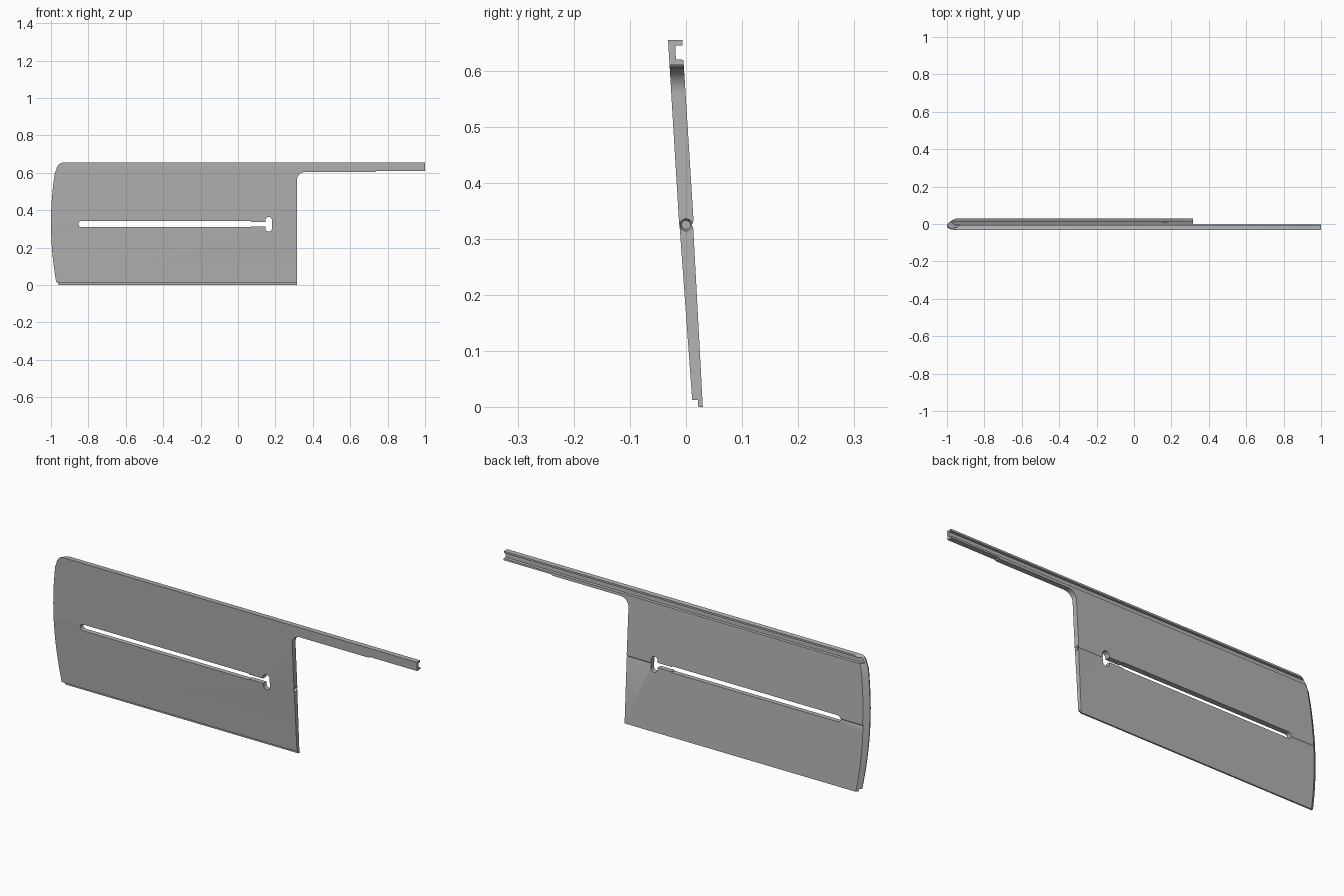
import bpy, bmesh, math

if "Cube" in bpy.data.objects:
    bpy.data.objects.remove(bpy.data.objects["Cube"])

MID, LEAN = 0.327, 0.062   # height of the fold line, backward lean per unit height

grey = bpy.data.materials.new("satin_grey")
grey.use_nodes = True
grey.diffuse_color = (0.45, 0.45, 0.45, 1)
grey.node_tree.nodes["Principled BSDF"].inputs["Base Color"].default_value = grey.diffuse_color


def loft(name, rings):
    """Closed solid through matching rings of points."""
    bm = bmesh.new()
    loops = [[bm.verts.new(p) for p in ring] for ring in rings]
    bm.faces.new(loops[0])
    bm.faces.new(loops[-1])
    n = len(loops[0])
    for a, b in zip(loops, loops[1:]):
        for i in range(n):
            j = (i + 1) % n
            bm.faces.new((a[i], a[j], b[j], b[i]))
    bmesh.ops.recalc_face_normals(bm, faces=bm.faces)
    mesh = bpy.data.meshes.new(name)
    bm.to_mesh(mesh)
    bm.free()
    mesh.materials.append(grey)
    ob = bpy.data.objects.new(name, mesh)
    bpy.context.collection.objects.link(ob)
    return ob


def arc(cx, cz, r, start, end, steps=8):
    angles = [math.radians(start + (end - start) * i / steps) for i in range(steps + 1)]
    return [(cx + r * math.cos(a), cz + r * math.sin(a)) for a in angles]


def prism(name, outline, layers):
    """Leaning prism from an (x, z) outline; layers are (depth, shift of the left end)."""
    return loft(name, [[(x + (s if x < -0.9 else 0), y - LEAN * (z - MID), z)
                        for x, z in outline] for y, s in layers])


def boolean(target, cutter, operation):
    cutter.hide_render = True
    mod = target.modifiers.new(cutter.name, "BOOLEAN")
    mod.object, mod.operation, mod.solver = cutter, operation, "EXACT"
    bpy.context.view_layer.objects.active = target
    bpy.ops.object.modifier_apply(modifier=mod.name)
    bpy.data.objects.remove(cutter)


# Panel section: hooked channel on top, fold crease on the back, tongue at the foot
section = [(-0.032, 0.654), (-0.0125, 0.33), (-0.011, 0.317), (0.011, 0.013),
           (0.021, 0.013), (0.022, 0), (0.03, 0), (0.013, 0.318), (0.0105, 0.325),
           (0.0135, 0.332), (-0.004, 0.61), (-0.0045, 0.619), (-0.018, 0.62),
           (-0.019, 0.645), (-0.006, 0.645), (-0.006, 0.654)]
panel = loft("slotted_panel", [[(x, y, z) for y, z in section] for x in (-1.1, 1)])

# Front outline: bowed left end, rounded top corner, long arm with a filleted root
bow = [(-1 + 0.031 * ((z - 0.33) / 0.33) ** 2, z) for z in [-0.01 + 0.61 * i / 16 for i in range(17)]]
outline = bow + arc(-0.927, 0.612, 0.045, 175, 90, 6)
outline[-1] = (-0.927, 0.66)
outline += [(1.1, 0.66), (1.1, 0.61), (0.74, 0.61), (0.735, 0.605)]
outline += arc(0.36, 0.56, 0.045, 90, 180) + [(0.315, -0.01)]
boolean(panel, prism("outline_cutter", outline, [(-0.06, 0), (-0.006, 0), (0.054, 0.075)]), "INTERSECT")

# Long slot with a narrower neck and an upright keyhole at its right end
through = [(-0.06, 0), (0.06, 0)]
slot = arc(-0.838, 0.326, 0.016, 90, 270) + [(0.07, 0.31), (0.07, 0.314), (0.16, 0.314),
                                           (0.16, 0.338), (0.07, 0.338), (0.07, 0.342)]
keyhole = arc(0.164, 0.346, 0.018, 0, 180) + arc(0.164, 0.304, 0.018, 180, 360)
boolean(panel, prism("slot_cutter", slot, through), "DIFFERENCE")
boolean(panel, prism("keyhole_cutter", keyhole, through), "DIFFERENCE")

# Round pin socket in the right edge at the fold
rings = [[(x, r * math.cos(t * math.pi / 8), 0.325 + r * math.sin(t * math.pi / 8))
          for t in range(16)] for x, r in ((0.305, 0.008), (0.33, 0.016))]
boolean(panel, loft("socket_cutter", rings), "DIFFERENCE")

# Smooth curves, crisp edges
bpy.ops.object.select_all(action="DESELECT")
panel.select_set(True)
bpy.context.view_layer.objects.active = panel
bpy.ops.object.shade_smooth_by_angle(angle=math.radians(25))
